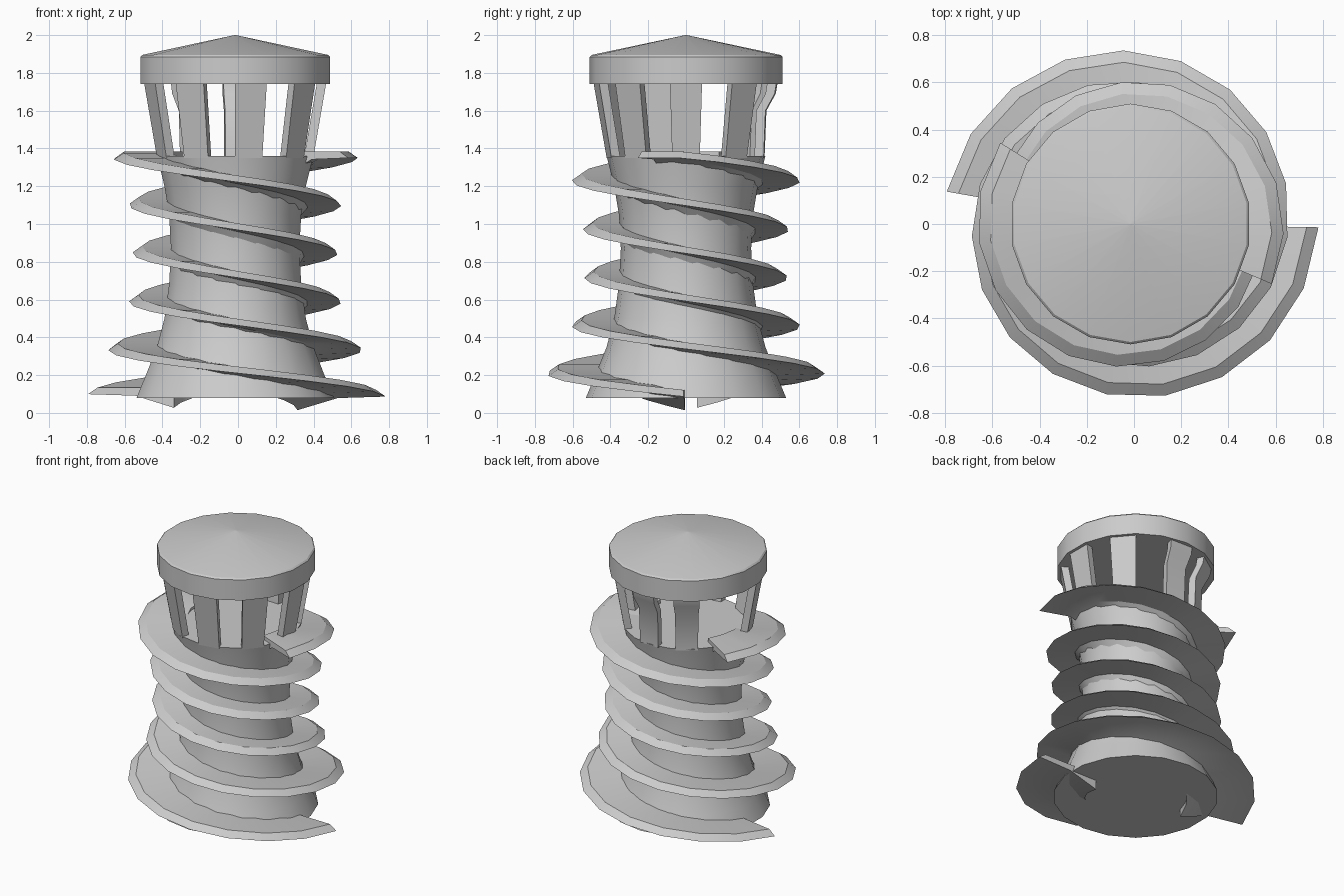
import bpy, math

if "Cube" in bpy.data.objects:
    bpy.data.objects.remove(bpy.data.objects["Cube"])

CX = -0.015
N = 18


def lerp(table, z):
    if z <= table[0][0]:
        return table[0][1]
    for (a, ra), (b, rb) in zip(table, table[1:]):
        if z <= b:
            return ra + (rb - ra) * (z - a) / (b - a)
    return table[-1][1]


def polar(r, deg, z):
    a = math.radians(deg)
    return (CX + r * math.cos(a), r * math.sin(a), z)


def make(name, verts, faces):
    me = bpy.data.meshes.new(name)
    me.from_pydata(verts, [], faces)
    ob = bpy.data.objects.new(name, me)
    bpy.context.collection.objects.link(ob)
    bpy.ops.object.select_all(action='DESELECT')
    ob.select_set(True)
    bpy.context.view_layer.objects.active = ob
    bpy.ops.object.mode_set(mode='EDIT')
    bpy.ops.mesh.select_all(action='SELECT')
    bpy.ops.mesh.normals_make_consistent(inside=False)
    bpy.ops.object.mode_set(mode='OBJECT')
    bpy.ops.object.shade_smooth_by_angle(angle=math.radians(30))
    return ob


def skin(name, rings, closed=True):
    # Join successive rings of points and cap both ends
    n = len(rings[0])
    verts = [v for r in rings for v in r]
    faces = [[i * n + j, i * n + (j + 1) % n, (i + 1) * n + (j + 1) % n, (i + 1) * n + j]
             for i in range(len(rings) - 1) for j in range(n)]
    faces += [list(range(n)), [(len(rings) - 1) * n + j for j in range(n)]]
    return make(name, verts, faces)


def ring(r, z):
    return [polar(r, 10 + 360 / N * j, z) for j in range(N)]


# Waisted core with a flat floor inside the cage
core = [(0.08, 0.53), (0.2, 0.48), (0.35, 0.42), (0.5, 0.38), (0.68, 0.355),
        (0.87, 0.345), (1.05, 0.355), (1.2, 0.38), (1.36, 0.42)]
skin("core", [ring(r, z) for z, r in core])

# Cap: straight band, small edge bevel, low cone
skin("cap", [ring(0.51, 1.74), ring(0.51, 1.885), ring(0.50, 1.895), ring(0.004, 2.0)])

# Screw blades: two starts, wide at the bottom and top
outer = [(0.09, 0.80), (0.22, 0.735), (0.35, 0.67), (0.47, 0.605), (0.62, 0.555),
         (0.75, 0.535), (0.87, 0.545), (1.0, 0.545), (1.13, 0.565), (1.25, 0.61), (1.36, 0.65)]


def blade(name, start, end, zero):
    steps = round((end - start) / 19.5)
    rings = []
    for i in range(steps + 1):
        a = start + (end - start) * i / steps
        z = min(1.36, 1.36 - 0.506 * (a - zero) / 360)
        R, rc = lerp(outer, z), lerp(core, z)
        prof = [(0.33, -0.082), (rc + 0.02, -0.018), (R, -0.01), (R - 0.05, 0.025), (0.33, 0.025)]
        rings.append([polar(r, a, z + dz) for r, dz in prof])
    skin(name, rings)


blade("blade_a", 148, 1079, 180)
blade("blade_b", -23, 890, 0)


# Cage slats leaning outward; two at the back left are kinked inward, one is gone
def slat(name, mid, path):
    rings = []
    for r, z in path:
        rings.append([polar(r, mid - 10, z), polar(r, mid + 10, z),
                      polar(r - 0.05, mid + 10, z), polar(r - 0.05, mid - 10, z)])
    skin(name, rings)


for k, mid in enumerate([200, 240, 280, 320, 0, 40]):
    slat(f"slat_{k + 1}", mid, [(0.42, 1.35), (0.49, 1.75)])
for k, mid in enumerate([88, 124]):
    slat(f"bent_slat_{k + 1}", mid, [(0.42, 1.35), (0.43, 1.6), (0.48, 1.69), (0.49, 1.75)])
